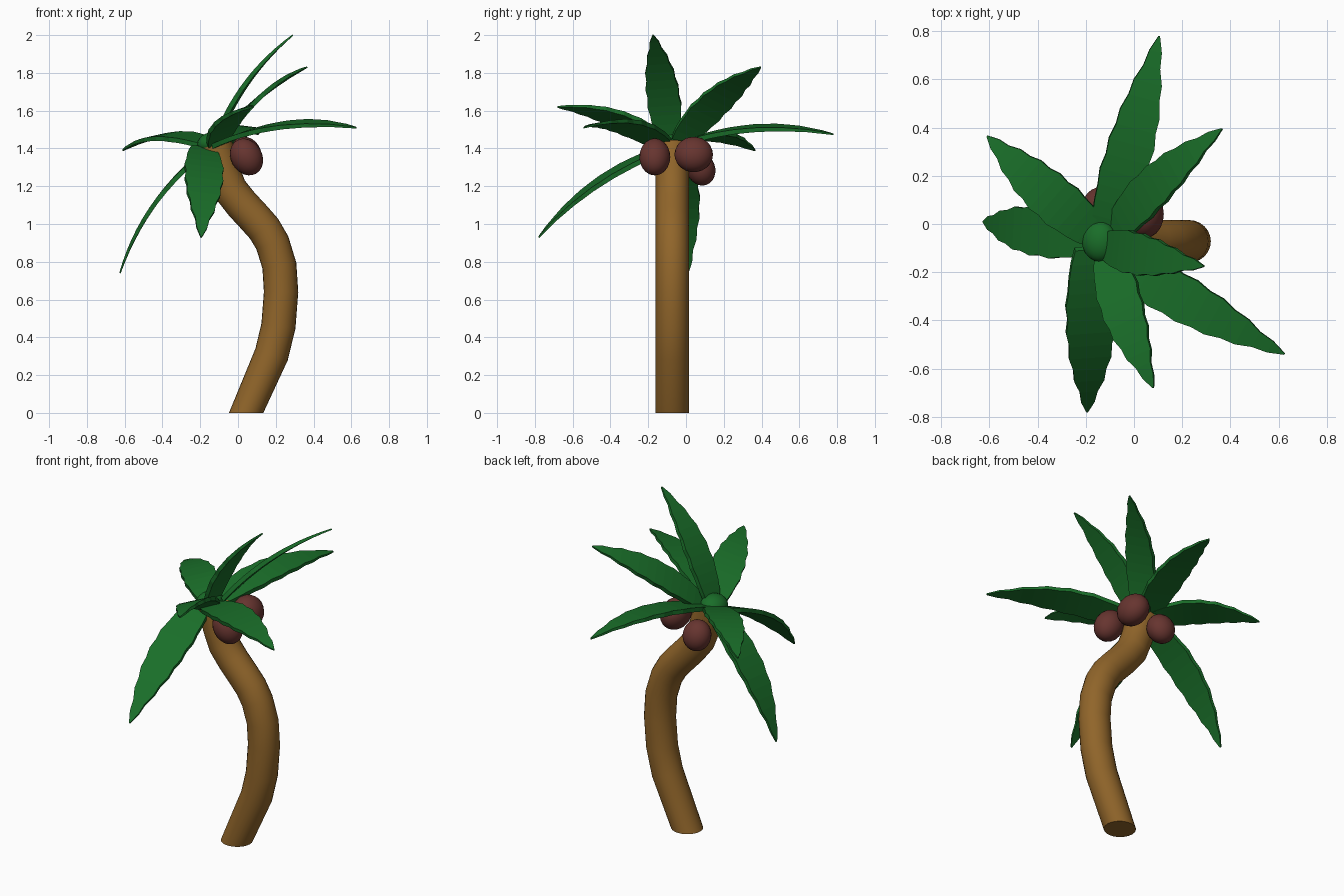
import bpy, bmesh, math
from mathutils import Vector, Matrix

if "Cube" in bpy.data.objects:
    bpy.data.objects.remove(bpy.data.objects["Cube"])


def material(name, rgb):
    m = bpy.data.materials.new(name)
    m.diffuse_color = (*rgb, 1)
    m.use_nodes = True
    m.node_tree.nodes["Principled BSDF"].inputs["Base Color"].default_value = m.diffuse_color
    return m


BARK = material("bark", (0.28, 0.13, 0.023))
GREEN = material("leaf_green", (0.01, 0.155, 0.022))
BROWN = material("coconut_brown", (0.135, 0.035, 0.029))


def finish(bm, name, mat, smooth=False):
    bmesh.ops.recalc_face_normals(bm, faces=bm.faces)
    for f in bm.faces:
        f.smooth = smooth and len(f.verts) < 5
    me = bpy.data.meshes.new(name)
    bm.to_mesh(me)
    bm.free()
    me.materials.append(mat)
    ob = bpy.data.objects.new(name, me)
    bpy.context.collection.objects.link(ob)
    return ob


def ellipsoid(name, mat, pos, radii, tilt=(0, 0, 0)):
    bm = bmesh.new()
    bmesh.ops.create_uvsphere(bm, u_segments=20, v_segments=12, radius=1)
    ob = finish(bm, name, mat, True)
    ob.location, ob.scale = pos, radii
    ob.rotation_euler = [math.radians(a) for a in tilt]


# Curved trunk: rings swept along an S path in the xz plane, base cut flat
PATH = [(0.043, 0), (0.178, 0.31), (0.214, 0.46), (0.228, 0.64), (0.219, 0.78),
        (0.182, 0.90), (0.138, 0.975), (0.085, 1.035), (0.02, 1.105), (-0.043, 1.185),
        (-0.08, 1.28), (-0.12, 1.42)]
SIDES = 24
bm = bmesh.new()
rings = []
for i, (x, z) in enumerate(PATH):
    a, b = PATH[max(i - 1, 0)], PATH[min(i + 1, len(PATH) - 1)]
    lean = 0 if i == 0 else math.atan2(b[0] - a[0], b[1] - a[1])
    m = Matrix.Translation((x, -0.072, z)) @ Matrix.Rotation(lean, 4, 'Y')
    rings.append([bm.verts.new(m @ Vector((0.091 * math.cos(math.tau * k / SIDES),
                                           0.0885 * math.sin(math.tau * k / SIDES), 0)))
                  for k in range(SIDES)])
for lo, hi in zip(rings, rings[1:]):
    for k in range(SIDES):
        n = (k + 1) % SIDES
        bm.faces.new((lo[k], lo[n], hi[n], hi[k]))
bm.faces.new(rings[0])
bm.faces.new(rings[-1])
finish(bm, "trunk", BARK, True)

# Coconuts and the crown bud
ellipsoid("coconut_front", BROWN, (0.045, -0.165, 1.355), (0.083, 0.082, 0.102), (0, -30, 0))
ellipsoid("coconut_side", BROWN, (0.04, 0.041, 1.368), (0.083, 0.102, 0.095), (0, -20, 0))
ellipsoid("coconut_back", BROWN, (-0.13, 0.078, 1.292), (0.083, 0.076, 0.09), (20, 0, 0))
ellipsoid("crown_bud", GREEN, (-0.143, -0.072, 1.43), (0.074, 0.085, 0.055), (0, -15, 0))

# Leaves: arched blades with ragged edges
HALF = [0.058, 0.075, 0.085, 0.09, 0.1, 0.092, 0.098, 0.085, 0.085, 0.066, 0.06, 0.036, 0.027, 0.003]


def leaf(name, base, tip, across, lift, width, thick=0.026):
    base, tip = Vector(base), Vector(tip)
    t = (tip - base).normalized()
    w = Vector(across)
    w = (w - w.dot(t) * t).normalized()
    up = w.cross(t)
    if up.z < 0:
        up.negate()
    ctrl = (base + tip) / 2 + up * 2 * lift
    bm = bmesh.new()
    rows = []
    for i, h in enumerate(HALF):
        s = i / (len(HALF) - 1)
        p = base * (1 - s) ** 2 + ctrl * 2 * s * (1 - s) + tip * s * s
        d = up * thick / 2 * (1 - 0.7 * s ** 3)
        e = w * h * width
        rows.append([bm.verts.new(p + v) for v in (e + d, d - e, -e - d, e - d)])
    for a, b in zip(rows, rows[1:]):
        for k in range(4):
            n = (k + 1) % 4
            bm.faces.new((a[k], a[n], b[n], b[k]))
    bm.faces.new(rows[0])
    bm.faces.new(rows[-1])
    finish(bm, name, GREEN)


# base, tip, direction across the blade, arch height, width factor
LEAVES = [
    ((-0.12, -0.04, 1.42), (0.105, 0.78, 1.475), (1, 0, -0.1), 0.06, 1.0),
    ((-0.08, -0.03, 1.44), (0.365, 0.395, 1.83), (0, 1, 0), 0.045, 0.92),
    ((-0.15, -0.05, 1.42), (-0.61, 0.365, 1.39), (0.68, 0.73, 0.15), 0.06, 1.0),
    ((-0.15, -0.06, 1.40), (-0.625, 0.01, 0.74), (0, 1, 0), 0.065, 1.05),
    ((-0.185, -0.10, 1.40), (-0.195, -0.78, 0.93), (1, 0, -0.18), 0.06, 1.05),
    ((-0.11, -0.11, 1.42), (0.08, -0.68, 1.62), (1, 0, 0.45), 0.05, 0.95),
    ((-0.12, -0.09, 1.43), (0.29, -0.175, 2.0), (0.06, 1, 0), 0.05, 0.9),
    ((-0.11, -0.12, 1.42), (0.625, -0.54, 1.51), (0.5, 0.84, 0.17), 0.06, 1.0),
]
for i, (base, tip, across, lift, width) in enumerate(LEAVES):
    leaf(f"leaf_{i + 1}", base, tip, across, lift, width)
